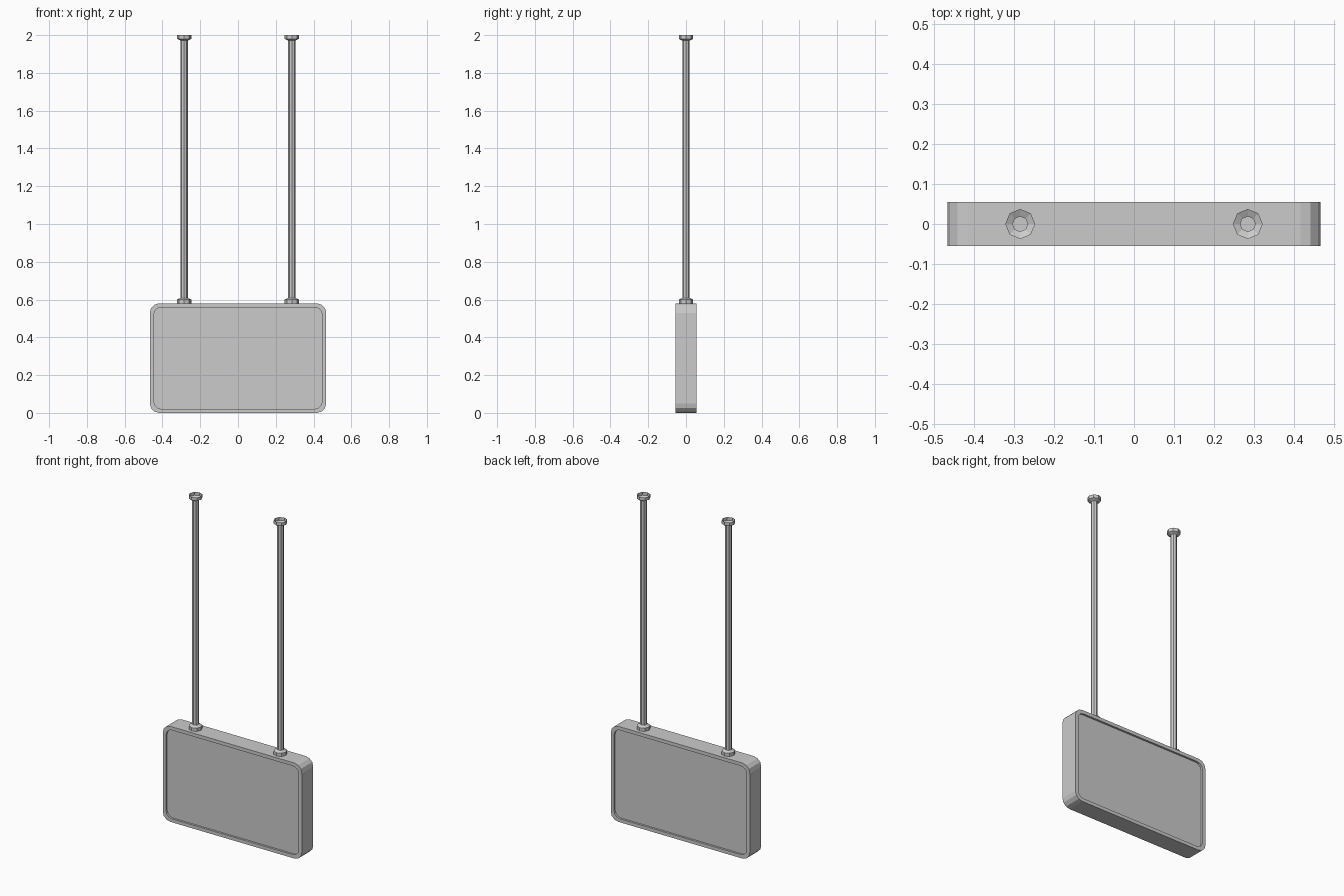
import bpy, bmesh, math

if "Cube" in bpy.data.objects:
    bpy.data.objects.remove(bpy.data.objects["Cube"])

PANEL_W, PANEL_H, HALF_D = 0.467, 0.58, 0.055   # half width, height, half depth
LIP, RECESS = 0.021, 0.012


def make_object(name, bm):
    bmesh.ops.recalc_face_normals(bm, faces=bm.faces)
    mesh = bpy.data.meshes.new(name)
    bm.to_mesh(mesh)
    bm.free()
    obj = bpy.data.objects.new(name, mesh)
    bpy.context.collection.objects.link(obj)
    return obj


def rounded_loop(bm, inset, radius, y, segments=3):
    """Rounded rectangle of vertices in the XZ plane."""
    cx = PANEL_W - inset - radius
    cz = PANEL_H / 2 - inset - radius
    verts = []
    for i, (sx, sz) in enumerate([(1, 1), (-1, 1), (-1, -1), (1, -1)]):
        for k in range(segments + 1):
            a = math.radians(90) * (i + k / segments)
            verts.append(bm.verts.new((sx * cx + radius * math.cos(a), y,
                                       PANEL_H / 2 + sz * cz + radius * math.sin(a))))
    return verts


def bridge(bm, loop_a, loop_b):
    n = len(loop_a)
    for i in range(n):
        j = (i + 1) % n
        bm.faces.new((loop_a[i], loop_a[j], loop_b[j], loop_b[i]))


# Sign panel: rounded box with a recessed face on front and back
bm = bmesh.new()
loops = [rounded_loop(bm, *args) for args in (
    (LIP, 0.04, -HALF_D + RECESS),
    (LIP, 0.04, -HALF_D),
    (0, 0.05, -HALF_D),
    (0, 0.05, HALF_D),
    (LIP, 0.04, HALF_D),
    (LIP, 0.04, HALF_D - RECESS))]
for a, b in zip(loops, loops[1:]):
    bridge(bm, a, b)
bm.faces.new(loops[0])
bm.faces.new(loops[-1])
make_object("sign_panel", bm)

# Hanging rods: eight-sided tubes flaring into open collars at both ends
ROD_PROFILE = [(0.0375, PANEL_H), (0.0375, 0.6), (0.019, 0.609),
               (0.019, 1.971), (0.0375, 1.98), (0.0375, 2.0)]
for side, x in (("left", -0.285), ("right", 0.285)):
    bm = bmesh.new()
    rings = [[bm.verts.new((x + r * math.cos(k * math.pi / 4),
                            r * math.sin(k * math.pi / 4), z)) for k in range(8)]
             for r, z in ROD_PROFILE]
    for a, b in zip(rings, rings[1:]):
        bridge(bm, a, b)
    make_object(side + "_hanging_rod", bm)
